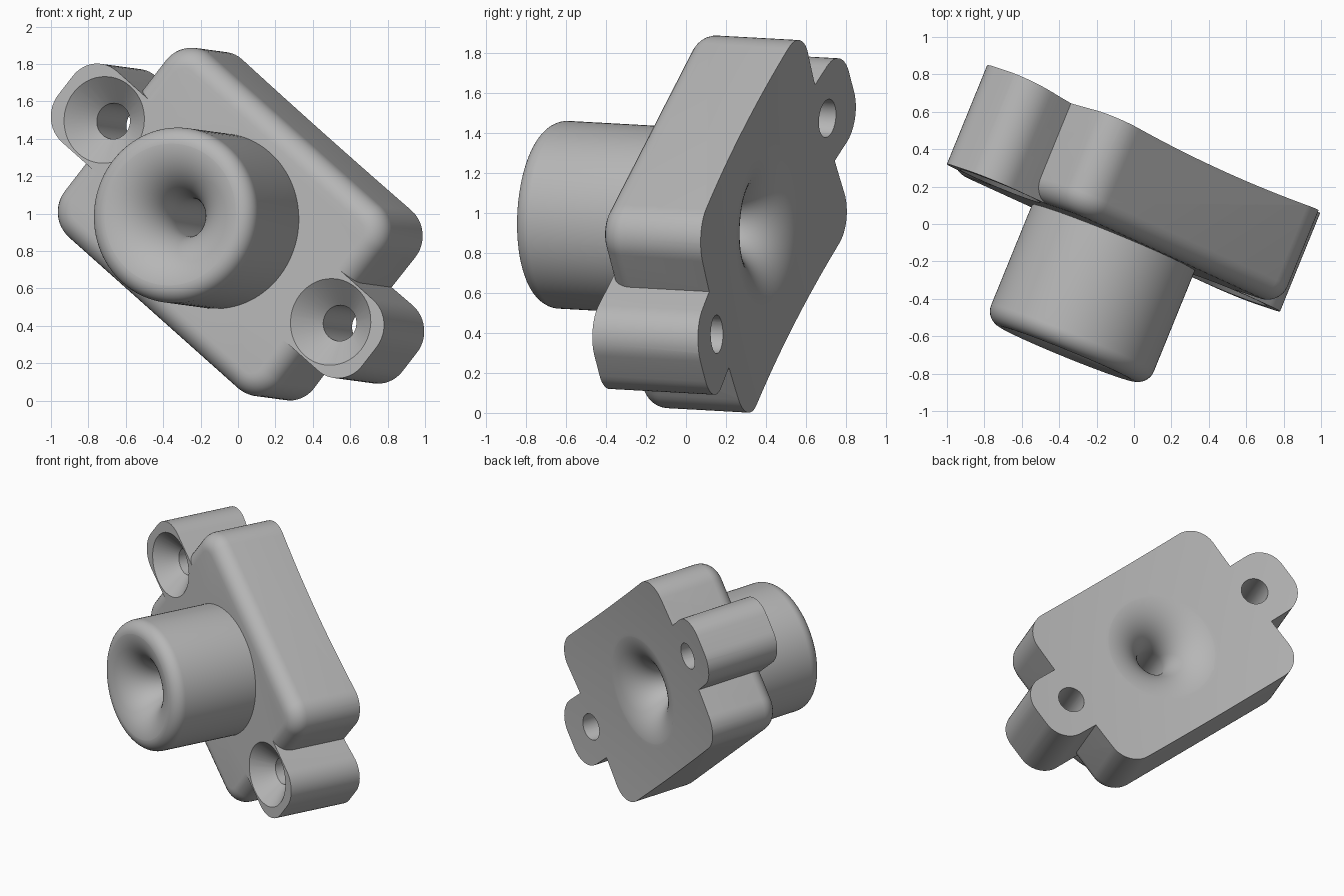
import bpy
import bmesh
import math
from mathutils import Matrix, Vector

if "Cube" in bpy.data.objects:
    bpy.data.objects.remove(bpy.data.objects["Cube"], do_unlink=True)

# Tilted frame: local z points out of the front face, local x runs ear to ear
out = Vector((-0.377, -0.925, 0.051)).normalized()
along = Vector((0.706, -0.323, -0.630))
along = (along - out * along.dot(out)).normalized()
across = out.cross(along)
FRAME = Matrix((along, across, out)).transposed().to_4x4()
FRAME.translation = (-0.11, -0.074, 0.961)

grey = bpy.data.materials.new("plain grey")
grey.use_nodes = True
grey.diffuse_color = (0.47, 0.47, 0.47, 1)
grey.node_tree.nodes["Principled BSDF"].inputs["Base Color"].default_value = grey.diffuse_color


def finish(name, bm):
    bmesh.ops.recalc_face_normals(bm, faces=bm.faces)
    mesh = bpy.data.meshes.new(name)
    bm.to_mesh(mesh)
    bm.free()
    mesh.materials.append(grey)
    obj = bpy.data.objects.new(name, mesh)
    obj.matrix_world = FRAME
    bpy.context.collection.objects.link(obj)
    return obj


def block(name, x0, x1, half_width, radius, depth, fillet=0):
    """Rounded rectangle from z = -depth to the front plane."""
    bm = bmesh.new()
    ring = []
    corners = [(x1, 1, 0), (x0, 1, 1), (x0, -1, 2), (x1, -1, 3)]
    for x, sy, quarter in corners:
        cx = x - radius if x == x1 else x + radius
        cy = sy * (half_width - radius)
        for i in range(13):
            t = (quarter + i / 12) * math.pi / 2
            ring.append((cx + radius * math.cos(t), cy + radius * math.sin(t)))
    bottom = bm.faces.new([bm.verts.new((x, y, -depth)) for x, y in ring])
    top = bmesh.ops.extrude_face_region(bm, geom=[bottom])["geom"]
    bmesh.ops.translate(bm, vec=(0, 0, depth),
                        verts=[g for g in top if isinstance(g, bmesh.types.BMVert)])
    if fillet:
        rim = [e for e in bm.edges if all(v.co.z > -0.001 for v in e.verts)]
        bmesh.ops.bevel(bm, geom=rim, offset=fillet, segments=8, profile=0.5, affect='EDGES')
    return finish(name, bm)


def lathe(name, profile, x=0, steps=64):
    """Solid of revolution about local z; profile is (radius, z) from axis to axis."""
    bm = bmesh.new()
    verts = [bm.verts.new((r, 0, z)) for r, z in profile]
    edges = [bm.edges.new(pair) for pair in zip(verts, verts[1:])]
    bmesh.ops.spin(bm, geom=verts + edges, cent=(0, 0, 0), axis=(0, 0, 1),
                   angle=math.tau, steps=steps, use_duplicate=False)
    bmesh.ops.remove_doubles(bm, verts=bm.verts, dist=0.0001)
    bmesh.ops.translate(bm, verts=bm.verts, vec=(x, 0, 0))
    return finish(name, bm)


def combine(target, tool, operation):
    mod = target.modifiers.new(tool.name, 'BOOLEAN')
    mod.operation = operation
    mod.solver = 'EXACT'
    mod.object = tool
    bpy.context.view_layer.objects.active = target
    bpy.ops.object.modifier_apply(modifier=mod.name)
    bpy.data.objects.remove(tool, do_unlink=True)


def flare(mouth, depth, throat=0.102, end=math.radians(86)):
    """Quarter-ellipse flare as (radius, height), from the throat to the mouth."""
    angles = [end * i / 18 for i in range(19)]
    return [(throat + (mouth - throat) * (1 - math.cos(t)), depth * math.sin(t) / math.sin(end))
            for t in angles]


DEEP = 0.7       # rough thickness before the back is dished
BOSS = 0.67      # boss height
BACK = 0.5195    # depth of the back surface at the throat mouth
EAR = 0.857      # distance of the screw holes from the centre

# Plate with a rounded front edge
body = block("flange_body", -0.82, 0.82, 0.63, 0.18, DEEP, 0.115)

# Boss with a rounded rim
rim = [(0.38 + 0.09 * math.sin(i * math.pi / 20), BOSS - 0.09 + 0.09 * math.cos(i * math.pi / 20))
       for i in range(11)]
combine(body, lathe("boss", [(0, BOSS)] + rim + [(0.47, -0.25), (0, -0.25)], steps=96), 'UNION')

# Screw ears at both ends
for side in (-1, 1):
    x0, x1 = sorted((side * 0.4, side * 1.15))
    combine(body, block("ear", x0, x1, 0.245, 0.18, DEEP), 'UNION')

# Very shallow dished back
R = 10.5
dish = [(R * math.sin(a), -0.51 - R * (1 - math.cos(a))) for a in (i * 0.008 for i in range(21))]
combine(body, lathe("back_cutter", dish + [(dish[-1][0], -2), (0, -2)]), 'DIFFERENCE')

# Flared throat, open at both ends
front = [(r, BOSS - 0.32 + h) for r, h in flare(0.40, 0.32)]
back = [(r, 0.30 - BACK - h) for r, h in flare(0.44, 0.30)]
throat = [(0, BOSS + 0.2), (front[-1][0], BOSS + 0.2)] + front[::-1]
throat += back + [(back[-1][0], -0.8), (0, -0.8)]
combine(body, lathe("throat_cutter", throat), 'DIFFERENCE')

# Countersunk screw holes
for side in (-1, 1):
    screw = [(0, 0.3), (0.232, 0.3), (0.232, 0), (0.096, -0.13), (0.096, -0.9), (0, -0.9)]
    combine(body, lathe("screw_cutter", screw, side * EAR, 48), 'DIFFERENCE')

bpy.ops.object.select_all(action='DESELECT')
body.select_set(True)
bpy.context.view_layer.objects.active = body
bpy.ops.object.shade_smooth_by_angle(angle=math.radians(30))
